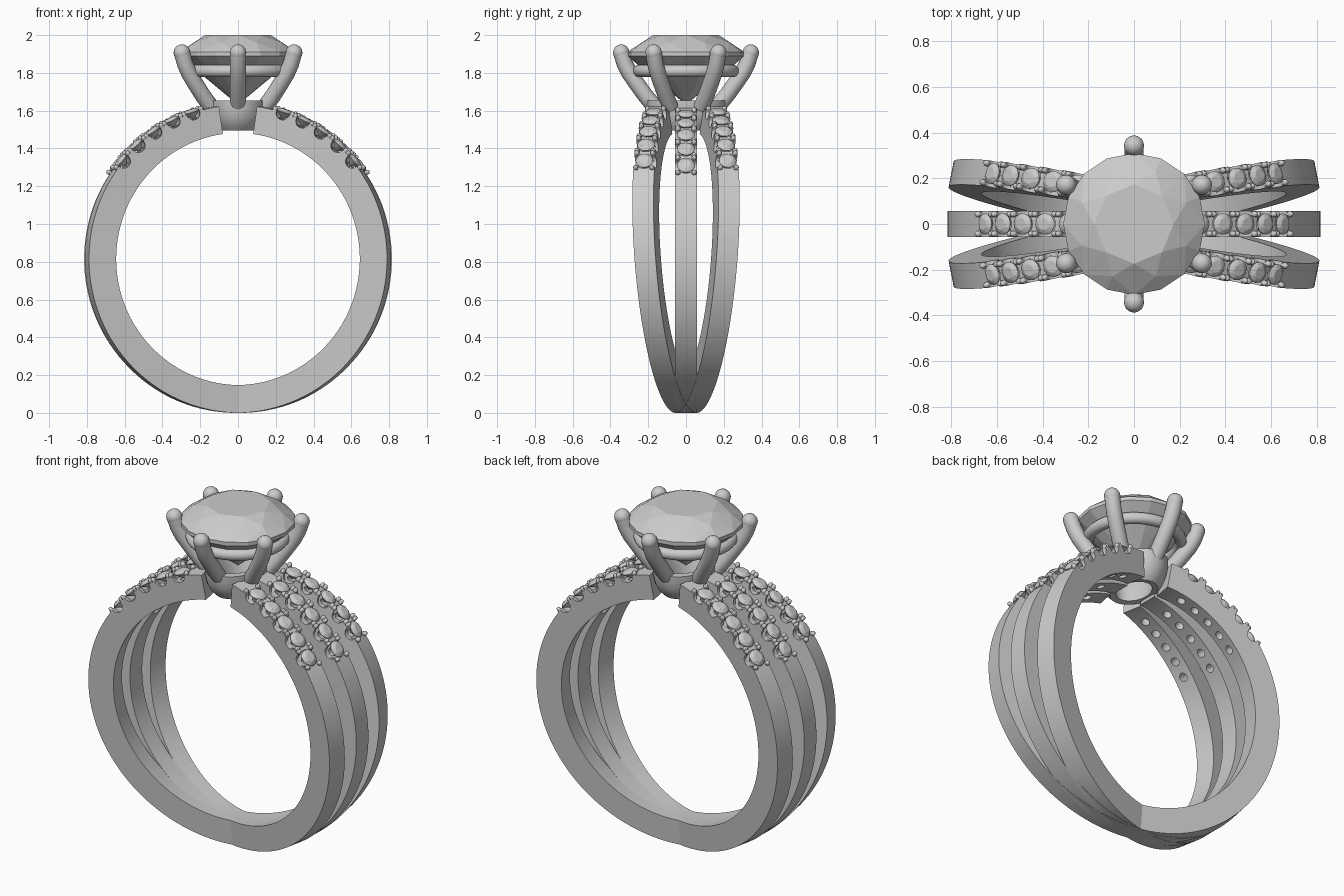
import bpy, bmesh, math
from math import sin, cos, pi, radians
from mathutils import Matrix, Vector

if "Cube" in bpy.data.objects:
    bpy.data.objects.remove(bpy.data.objects["Cube"])

CZ, R_OUT, R_IN, HALF_W = 0.815, 0.815, 0.668, 0.057


def finish(bm, name, smooth=True, mat=None):
    """Turn a bmesh into a named object."""
    if mat is not None:
        bm.transform(mat)
        if mat.determinant() < 0:
            bmesh.ops.reverse_faces(bm, faces=bm.faces[:])
    me = bpy.data.meshes.new(name)
    bm.to_mesh(me)
    bm.free()
    if smooth:
        me.shade_smooth()
        me.set_sharp_from_angle(angle=radians(35))
    ob = bpy.data.objects.new(name, me)
    bpy.context.collection.objects.link(ob)
    return ob


def brilliant(bm, size, mat):
    """Round brilliant cut stone, girdle at local z = 0, as a convex hull."""
    verts = []
    rings = [(8, 0.56, 0.31, 0), (8, 0.80, 0.185, 0.5), (16, 1.0, 0.02, 0),
             (16, 1.0, -0.05, 0), (8, 0.52, -0.46, 0.5), (1, 0, -0.88, 0)]
    for n, r, z, off in rings:
        for i in range(n):
            a = 2 * pi * (i + off) / n
            verts.append(bm.verts.new(mat @ Vector((r * cos(a), r * sin(a), z)) * 1.0
                                      if size == 1 else
                                      mat @ (Vector((r * cos(a), r * sin(a), z)) * size)))
    bmesh.ops.convex_hull(bm, input=verts)


def radial(a, r, y=0.0):
    """Frame on the band: local z points outward at angle a."""
    return (Matrix.Translation((r * cos(a), y, r * sin(a)))
            @ Matrix.Rotation(pi / 2 - a, 4, 'Y'))


def cylinder(bm, r, depth, mat, seg=20):
    bmesh.ops.create_cone(bm, cap_ends=True, segments=seg, radius1=r, radius2=r,
                          depth=depth, matrix=mat)


def half_band(angles):
    """Half hoop on +x with drilled, scalloped stone seats (ring-centred mesh)."""
    bm = bmesh.new()
    n, loops = 64, []
    for i in range(n + 1):
        a = radians(-90 + 172 * i / n)
        loops.append([bm.verts.new((r * cos(a), y, r * sin(a))) for r, y in
                      ((R_IN, -HALF_W), (R_OUT, -HALF_W), (R_OUT, HALF_W), (R_IN, HALF_W))])
    for p, q in zip(loops, loops[1:]):
        for k in range(4):
            j = (k + 1) % 4
            bm.faces.new((p[k], p[j], q[j], q[k]))
    bm.faces.new(loops[0])
    bm.faces.new(loops[-1][::-1])
    bmesh.ops.recalc_face_normals(bm, faces=bm.faces[:])
    band = finish(bm, "band_blank")

    cut = bmesh.new()
    for a in angles:
        cylinder(cut, 0.049, 0.08, radial(a, 0.818))
        cylinder(cut, 0.024, 0.24, radial(a, 0.70), 16)
        cylinder(cut, 0.036, 0.2, radial(a, 0.812) @ Matrix.Rotation(pi / 2, 4, 'X'))
    cutter = finish(cut, "seat_cutter")
    cutter.hide_render = True
    mod = band.modifiers.new("seats", 'BOOLEAN')
    mod.operation, mod.solver, mod.use_self, mod.object = 'DIFFERENCE', 'EXACT', True, cutter
    dg = bpy.context.evaluated_depsgraph_get()
    me = bpy.data.meshes.new_from_object(band.evaluated_get(dg))
    bpy.data.objects.remove(band)
    bpy.data.objects.remove(cutter)
    return me


def place(sx, sy):
    """Ring-centred half band to its position; sy = 0 is the middle band."""
    m = Matrix.Translation((0, 0, CZ))
    if sy:
        shear = Matrix.Identity(4)
        shear[1][2], shear[1][3] = 0.075, 0.075 * CZ
        m = m @ Matrix.Diagonal((sx, sy, 1, 1)) @ shear @ Matrix.Rotation(radians(11), 4, 'Z')
    else:
        m = m @ Matrix.Diagonal((sx, 1, 1, 1))
    return m


# Three split bands, each half with five small stones and their beads
for label, start, rows in (("middle", 37.3, (0,)), ("side", 39.5, (-1, 1))):
    angles = [radians(start + 8.1 * i) for i in range(5)]
    blank = half_band(angles)
    for sy in rows:
        for sx in (-1, 1):
            m = place(sx, sy)
            tag = {0: "middle", -1: "front", 1: "back"}[sy] + ("_right" if sx > 0 else "_left")
            bm = bmesh.new()
            bm.from_mesh(blank)
            finish(bm, tag + "_band", True, m)
            stones, beads = bmesh.new(), bmesh.new()
            for a in angles:
                brilliant(stones, 0.047, radial(a, 0.818))
                for da in (-3.4, 3.4):
                    for y in (-0.043, 0.043):
                        bmesh.ops.create_uvsphere(
                            beads, u_segments=10, v_segments=6, radius=0.014,
                            matrix=radial(a + radians(da), 0.82, y) @ Matrix.Diagonal((1, 1, 1.3, 1)))
            finish(stones, tag + "_small_stones", False, m)
            finish(beads, tag + "_beads", True, m)
    bpy.data.meshes.remove(blank)

# Oval cup joining the bands under the centre stone
bm = bmesh.new()
profile = [(0.085, 1.50), (0.112, 1.495), (0.134, 1.525), (0.150, 1.565), (0.158, 1.61),
           (0.160, 1.655), (0.125, 1.655), (0.10, 1.59)]
SEG = 48
rings = [[bm.verts.new((r * cos(2 * pi * i / SEG), 1.33 * r * sin(2 * pi * i / SEG), z))
          for i in range(SEG)] for r, z in profile]
for p, q in zip(rings, rings[1:] + rings[:1]):
    for i in range(SEG):
        j = (i + 1) % SEG
        bm.faces.new((p[i], p[j], q[j], q[i]))
bmesh.ops.recalc_face_normals(bm, faces=bm.faces[:])
finish(bm, "cup")

# Gallery ring below the girdle
bpy.ops.mesh.primitive_torus_add(major_radius=0.25, minor_radius=0.032, major_segments=64,
                                 minor_segments=14, location=(0, 0, 1.81))
gallery = bpy.context.object
gallery.name = "gallery_ring"
gallery.data.shade_smooth()

# Centre stone
bm = bmesh.new()
brilliant(bm, 0.31, Matrix.Translation((0, 0, 1.904)))
finish(bm, "centre_stone", False)

# Six curved claws with ball tips
PATH = [(0.165, 1.62), (0.215, 1.68), (0.262, 1.745), (0.30, 1.80), (0.325, 1.85), (0.343, 1.907)]
for k in range(6):
    ang = radians(30 + 60 * k)
    bm = bmesh.new()
    bmesh.ops.create_uvsphere(bm, u_segments=18, v_segments=12, radius=0.044,
                              matrix=Matrix.Translation((PATH[-1][0], 0, PATH[-1][1])))
    tube = []
    for i, (x, z) in enumerate(PATH):
        a, b = PATH[max(i - 1, 0)], PATH[min(i + 1, len(PATH) - 1)]
        t = Vector((b[0] - a[0], 0, b[1] - a[1])).normalized()
        side = Vector((t.z, 0, -t.x))
        tube.append([bm.verts.new(Vector((x, 0, z)) + 0.043 * (
            side * cos(2 * pi * j / 18) + Vector((0, 1, 0)) * sin(2 * pi * j / 18)))
            for j in range(18)])
    for p, q in zip(tube, tube[1:]):
        for j in range(18):
            n = (j + 1) % 18
            bm.faces.new((p[j], p[n], q[n], q[j]))
    bm.faces.new(tube[0][::-1])
    bmesh.ops.recalc_face_normals(bm, faces=bm.faces[:])
    finish(bm, f"claw_{k + 1}", True, Matrix.Rotation(ang, 4, 'Z'))
